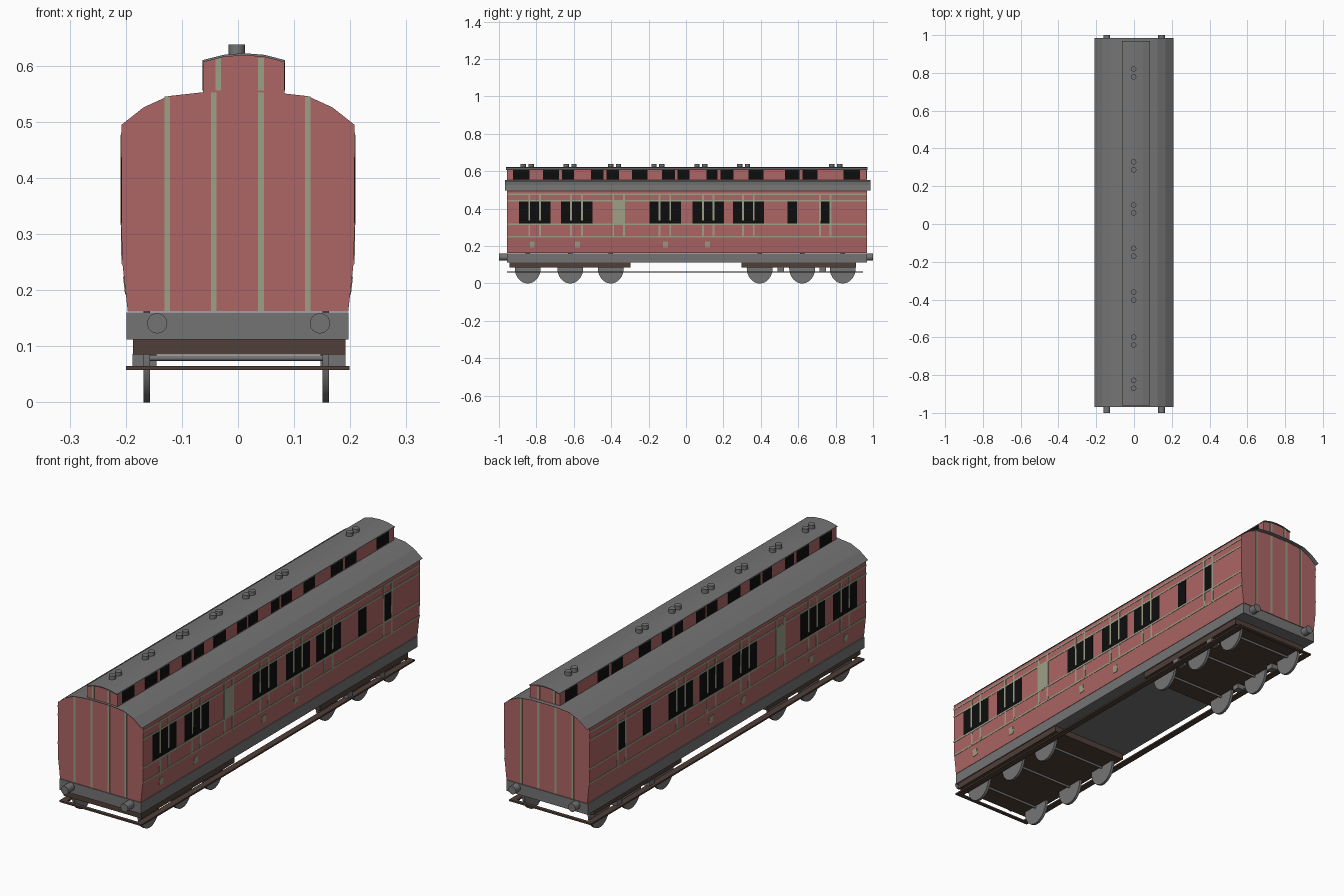
import bpy, bmesh, math

if "Cube" in bpy.data.objects:
    bpy.data.objects.remove(bpy.data.objects["Cube"])

def mat(name, c):
    m = bpy.data.materials.new(name)
    m.diffuse_color = (*c, 1)
    m.use_nodes = True
    m.node_tree.nodes["Principled BSDF"].inputs["Base Color"].default_value = m.diffuse_color
    return m

RED = mat("coach_red", (0.42, 0.13, 0.13))
GREY = mat("roof_grey", (0.175, 0.175, 0.175))
TRIM = mat("pale_trim", (0.34, 0.35, 0.24))
BROWN = mat("underframe_brown", (0.08, 0.05, 0.04))
BLACK = mat("window_black", (0.004, 0.004, 0.004))

def finish(name, bm, m):
    bmesh.ops.recalc_face_normals(bm, faces=bm.faces)
    me = bpy.data.meshes.new(name)
    bm.to_mesh(me)
    bm.free()
    me.materials.append(m)
    ob = bpy.data.objects.new(name, me)
    bpy.context.collection.objects.link(ob)
    return ob

def hexa(bm, lo, hi):
    """Solid between a bottom quad and a top quad."""
    a = [bm.verts.new(p) for p in lo]
    b = [bm.verts.new(p) for p in hi]
    bm.faces.new(a)
    bm.faces.new(b)
    for i in range(4):
        j = (i + 1) % 4
        bm.faces.new((a[i], a[j], b[j], b[i]))

def add_box(bm, x0, x1, y0, y1, z0, z1):
    q = [(x0, y0), (x1, y0), (x1, y1), (x0, y1)]
    hexa(bm, [(x, y, z0) for x, y in q], [(x, y, z1) for x, y in q])

def boxes(name, m, items):
    bm = bmesh.new()
    for it in items:
        add_box(bm, *it)
    return finish(name, bm, m)

def extrude_y(name, m, pts, y0, y1, closed=True):
    """Sweep an x-z profile along the length."""
    bm = bmesh.new()
    a = [bm.verts.new((x, y0, z)) for x, z in pts]
    b = [bm.verts.new((x, y1, z)) for x, z in pts]
    n = len(pts)
    for i in range(n if closed else n - 1):
        j = (i + 1) % n
        bm.faces.new((a[i], a[j], b[j], b[i]))
    if closed:
        bm.faces.new(a)
        bm.faces.new(b)
    return finish(name, bm, m)

def cylinder(name, m, r, depth, loc, axis, seg=24):
    rot = {'x': (0, math.pi / 2, 0), 'y': (math.pi / 2, 0, 0), 'z': (0, 0, 0)}[axis]
    bpy.ops.mesh.primitive_cylinder_add(vertices=seg, radius=r, depth=depth, location=loc, rotation=rot)
    ob = bpy.context.object
    ob.name = name
    ob.data.materials.append(m)
    bpy.ops.object.shade_smooth_by_angle()
    return ob

# ---- body shell
SIDE = [(0.1965, 0.162), (0.2062, 0.25), (0.2075, 0.30), (0.2075, 0.495)]
ARC = [(0.168, 0.526), (0.124, 0.546), (0.06, 0.553)]
half = SIDE + ARC
Y0, Y1 = -0.956, 0.967
extrude_y("body", RED, half + [(-x, z) for x, z in reversed(half)], Y0, Y1)

# ---- main roof, a thin sheet overhanging the ends
rh = [(0.2085, 0.496)] + [(x, z + 0.0015) for x, z in ARC]
extrude_y("main_roof", GREY, rh + [(-x, z) for x, z in reversed(rh)], -0.968, 0.986, False)

# ---- clerestory with its own roof
CX0, CX1 = -0.062, 0.083
top = [(CX1, 0.607), (0.047, 0.616), (0.01, 0.619), (-0.026, 0.616), (CX0, 0.607)]
extrude_y("clerestory", RED, [(CX0, 0.548), (CX1, 0.548)] + top, Y0, Y1 - 0.002)
under = [(CX1 + .001, 0.606), (0.047, 0.6155), (0.01, 0.6185), (-0.026, 0.6155), (CX0 - .001, 0.606)]
extrude_y("clerestory_roof", GREY, under + [(x, z + 0.004) for x, z in reversed(under)], -0.962, 0.97)

# ---- plates that follow the leaning side walls
def wall_x(z):
    for (xa, za), (xb, zb) in zip(SIDE, SIDE[1:]):
        if z <= zb:
            return xa + (xb - xa) * (z - za) / (zb - za)
    return SIDE[-1][0]

def side_plates(name, m, items, proud):
    bm = bmesh.new()
    for s in (-1, 1):
        for y0, y1, z0, z1 in items:
            def ring(z):
                o, i = s * (wall_x(z) + proud), s * (wall_x(z) - 0.003)
                return [(i, y0, z), (o, y0, z), (o, y1, z), (i, y1, z)]
            hexa(bm, ring(z0), ring(z1))
    return finish(name, bm, m)

triples = [-0.892, -0.668, -0.196, 0.036, 0.250]
wins, trims = [], []
for y in triples:
    wins.append((y, y + 0.168, 0.320, 0.438))
    for k in (0.054, 0.112):
        trims.append((y + k - 0.005, y + k + 0.005, 0.25, 0.477))
wins += [(0.542, 0.594, 0.320, 0.438), (0.719, 0.768, 0.320, 0.438)]
side_plates("side_windows", BLACK, wins, 0.001)
trims += [(y - 0.005, y + 0.005, 0.25, 0.477) for y in (0.716, 0.772)]
# door panel with its posts
trims += [(-0.394, -0.325, 0.316, 0.44)]
trims += [(y - 0.005, y + 0.005, 0.25, 0.477) for y in (-0.389, -0.332)]
side_plates("side_vertical_trim", TRIM, trims, 0.0018)
side_plates("side_horizontal_trim", TRIM,
            [(Y0, Y1, z - 0.004, z + 0.004) for z in (0.25, 0.316, 0.441, 0.477)], 0.0014)
side_plates("step_plates", TRIM,
            [(y - 0.013, y + 0.013, 0.192, 0.224) for y in (-0.822, -0.581, -0.11, 0.115)], 0.0015)

# ---- clerestory windows on both sides
cw = [(-.925, -.838), (-.764, -.678), (-.662, -.598), (-.507, -.442), (-.426, -.357),
      (-.288, -.205), (-.127, -.059), (-.045, .02), (.11, .169), (.185, .254),
      (.335, .414), (.528, .608), (.624, .704), (.843, .93)]
boxes("clerestory_windows", BLACK,
      [(x - 0.0012, x + 0.0012, a, b, 0.556, 0.606) for x in (CX0, CX1) for a, b in cw])

# ---- end trim strips, front and back
ends = []
for y in (Y0, Y1):
    for x, zt in ((-.126, .545), (-.043, .552), (.041, .552), (.124, .545)):
        ends.append((x - .005, x + .005, y - .0015, y + .0015, 0.163, zt))
    for x in (-.035, .041):
        ends.append((x - .005, x + .005, y - .002, y + .0015, 0.556, 0.6135))
boxes("end_trim", TRIM, ends)

# ---- roof vents in pairs
for c in (0.80, 0.308, 0.08, -0.15, -0.382, -0.62, -0.849):
    for d in (-0.021, 0.021):
        cylinder("roof_vent", GREY, 0.0145, 0.024, (-0.002, c + d, 0.626), 'z', 16)

# ---- underframe and bogies
boxes("sole_frame", GREY, [(-0.199, 0.197, Y0, Y1, 0.112, 0.16)])
boxes("bogie_frames", BROWN, [(-0.187, 0.192, -0.945, -0.297, 0.085, 0.112),
                              (-0.187, 0.192, 0.297, 0.908, 0.085, 0.112)])
f0, f1 = -0.956, 0.945
boxes("footboards", BROWN, [(-0.2, -0.172, f0, f1, 0.058, 0.065), (0.171, 0.199, f0, f1, 0.058, 0.065),
                            (-0.172, 0.171, f0, f0 + 0.015, 0.058, 0.065),
                            (-0.172, 0.171, f1 - 0.015, f1, 0.058, 0.065)])
boxes("axle_boxes", GREY, [(x0, x1, y - 0.017, y + 0.017, 0.063, 0.086)
                           for y in (0.506, 0.731) for x0, x1 in ((-.188, -.145), (.147, .192))])

# ---- wheels and axles
for y in (-0.846, -0.619, -0.402, 0.394, 0.621, 0.838):
    for x in (-0.1625, 0.1565):
        w = cylinder("wheel", GREY, 0.0815, 0.012, (x, y, 0.0815), 'x', 32)
        w.scale = (1, 0.85, 1)
    cylinder("axle", GREY, 0.005, 0.316, (-0.003, y, 0.079), 'x', 12)

# ---- buffers
for s in (-1, 1):
    for x in (-0.144, 0.146):
        cylinder("buffer", GREY, 0.018, 0.05, (x, s * 0.975, 0.141), 'y', 24)
